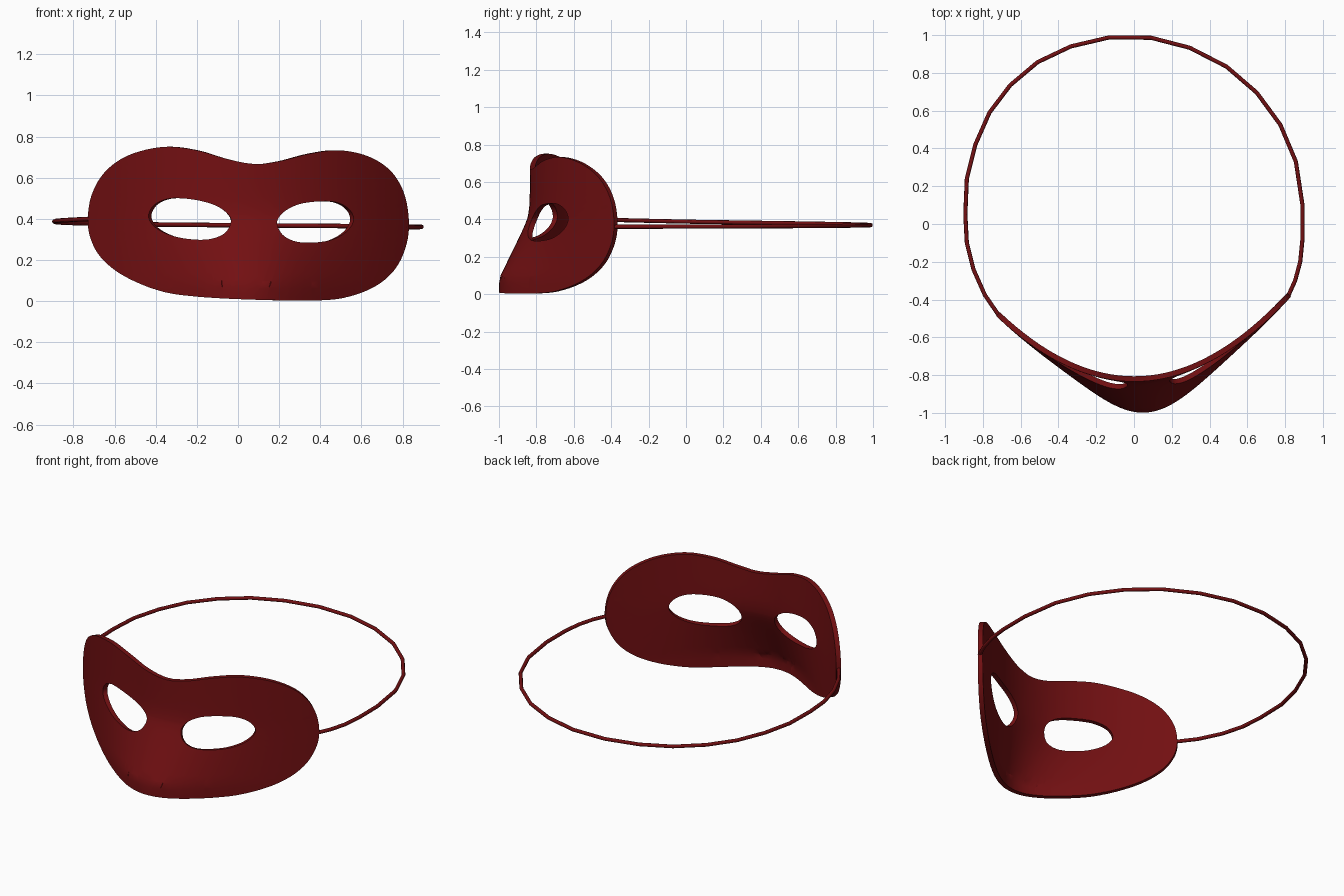
import bpy, bmesh, math
from mathutils import Vector

if "Cube" in bpy.data.objects:
    bpy.data.objects.remove(bpy.data.objects["Cube"])

red = bpy.data.materials.new("dark red")
red.diffuse_color = (0.17, 0.005, 0.006, 1)
red.use_nodes = True
red.node_tree.nodes["Principled BSDF"].inputs["Base Color"].default_value = red.diffuse_color


def smooth_loop(pts, steps=6):
    """Closed Catmull-Rom curve through 2D points."""
    out, n = [], len(pts)
    for i in range(n):
        a, b, c, d = (Vector(pts[(i + k) % n]) for k in (-1, 0, 1, 2))
        for s in range(steps):
            t = s / steps
            out.append(0.5 * (2 * b + (c - a) * t + (2 * a - 5 * b + 4 * c - d) * t * t
                              + (3 * b - a - 3 * c + d) * t ** 3))
    return out


def surface_y(x, z):
    """Face-wrapping parabola plus a nose bump that grows downwards."""
    depth = 0.5 * (0.42 - z)
    depth = 0.5 * (depth + math.sqrt(depth * depth + 0.0006))
    depth = min(depth, 0.168)
    return -0.833 + 0.65 * x * x - depth * math.exp(-((x - 0.07) / 0.36) ** 2)


# Front outline and the two eye openings (x, z)
outline = [(-0.73, 0.40), (-0.71, 0.52), (-0.645, 0.63), (-0.53, 0.71), (-0.36, 0.75),
           (-0.2, 0.733), (-0.05, 0.69), (0.08, 0.667), (0.2, 0.68), (0.35, 0.717),
           (0.49, 0.733), (0.63, 0.705), (0.74, 0.635), (0.805, 0.53), (0.83, 0.40),
           (0.82, 0.28), (0.77, 0.165), (0.68, 0.08), (0.55, 0.025), (0.4, 0.004),
           (0.08, 0.007), (-0.2, 0.022), (-0.38, 0.05), (-0.55, 0.12), (-0.66, 0.205),
           (-0.715, 0.3)]
left_eye = [(-0.435, 0.41), (-0.41, 0.465), (-0.35, 0.495), (-0.28, 0.5), (-0.18, 0.487),
            (-0.09, 0.455), (-0.035, 0.4), (-0.06, 0.335), (-0.13, 0.303), (-0.22, 0.3),
            (-0.32, 0.318), (-0.4, 0.357)]
right_eye = [(0.19, 0.385), (0.225, 0.435), (0.3, 0.472), (0.4, 0.485), (0.48, 0.48),
             (0.54, 0.447), (0.562, 0.395), (0.53, 0.34), (0.46, 0.3), (0.37, 0.285),
             (0.28, 0.29), (0.215, 0.325)]

# Mask: fill the flat shape, slice into a fine grid, then bend it
bm = bmesh.new()
edges = []
for pts in (outline, left_eye, right_eye):
    vs = [bm.verts.new((p.x, 0, p.y)) for p in smooth_loop(pts)]
    edges += [bm.edges.new((vs[i], vs[(i + 1) % len(vs)])) for i in range(len(vs))]
bmesh.ops.triangle_fill(bm, edges=edges, use_beauty=True, normal=(0, -1, 0))
for axis, start, count in (((1, 0, 0), -0.72, 39), ((0, 0, 1), 0.02, 19)):
    for i in range(count):
        co = Vector(axis) * (start + 0.04 * i)
        bmesh.ops.bisect_plane(bm, geom=bm.verts[:] + bm.edges[:] + bm.faces[:],
                               plane_co=co, plane_no=axis, dist=1e-5)
bmesh.ops.remove_doubles(bm, verts=bm.verts[:], dist=0.001)
bmesh.ops.triangulate(bm, faces=bm.faces[:])
for v in bm.verts:
    v.co.y = surface_y(v.co.x, v.co.z)
bm.normal_update()
for f in bm.faces:
    if f.normal.y > 0:
        f.normal_flip()
me = bpy.data.meshes.new("mask")
bm.to_mesh(me)
bm.free()
mask = bpy.data.objects.new("mask", me)
bpy.context.collection.objects.link(mask)
me.materials.append(red)
sol = mask.modifiers.new("thickness", 'SOLIDIFY')
sol.thickness = 0.028
sol.offset = -1

# Strap: faceted cord around the head, sinking slightly from left to right
path = [(-0.715, -0.485), (-0.79, -0.375), (-0.85, -0.24), (-0.885, -0.1), (-0.893, 0.05),
        (-0.885, 0.24), (-0.84, 0.42), (-0.765, 0.59), (-0.655, 0.735), (-0.51, 0.857),
        (-0.335, 0.94), (-0.13, 0.988), (0.09, 0.986), (0.295, 0.933), (0.49, 0.833),
        (0.65, 0.695), (0.775, 0.525), (0.857, 0.33), (0.892, 0.1), (0.892, -0.08),
        (0.88, -0.2), (0.853, -0.3), (0.81, -0.395)]
cu = bpy.data.curves.new("strap", 'CURVE')
cu.dimensions = '3D'
cu.bevel_depth = 0.011
cu.bevel_resolution = 2
cu.use_fill_caps = True
sp = cu.splines.new('POLY')
sp.points.add(len(path) - 1)
for i, (x, y) in enumerate(path):
    t = i / (len(path) - 1)
    sp.points[i].co = (x, y, 0.36 + 0.04 * (1 - t) ** 2, 1)
strap = bpy.data.objects.new("strap", cu)
bpy.context.collection.objects.link(strap)
cu.materials.append(red)

# Bake and shade
for ob in (mask, strap):
    bpy.ops.object.select_all(action='DESELECT')
    ob.select_set(True)
    bpy.context.view_layer.objects.active = ob
    bpy.ops.object.convert(target='MESH')
    bpy.ops.object.shade_smooth_by_angle(angle=math.radians(50))
